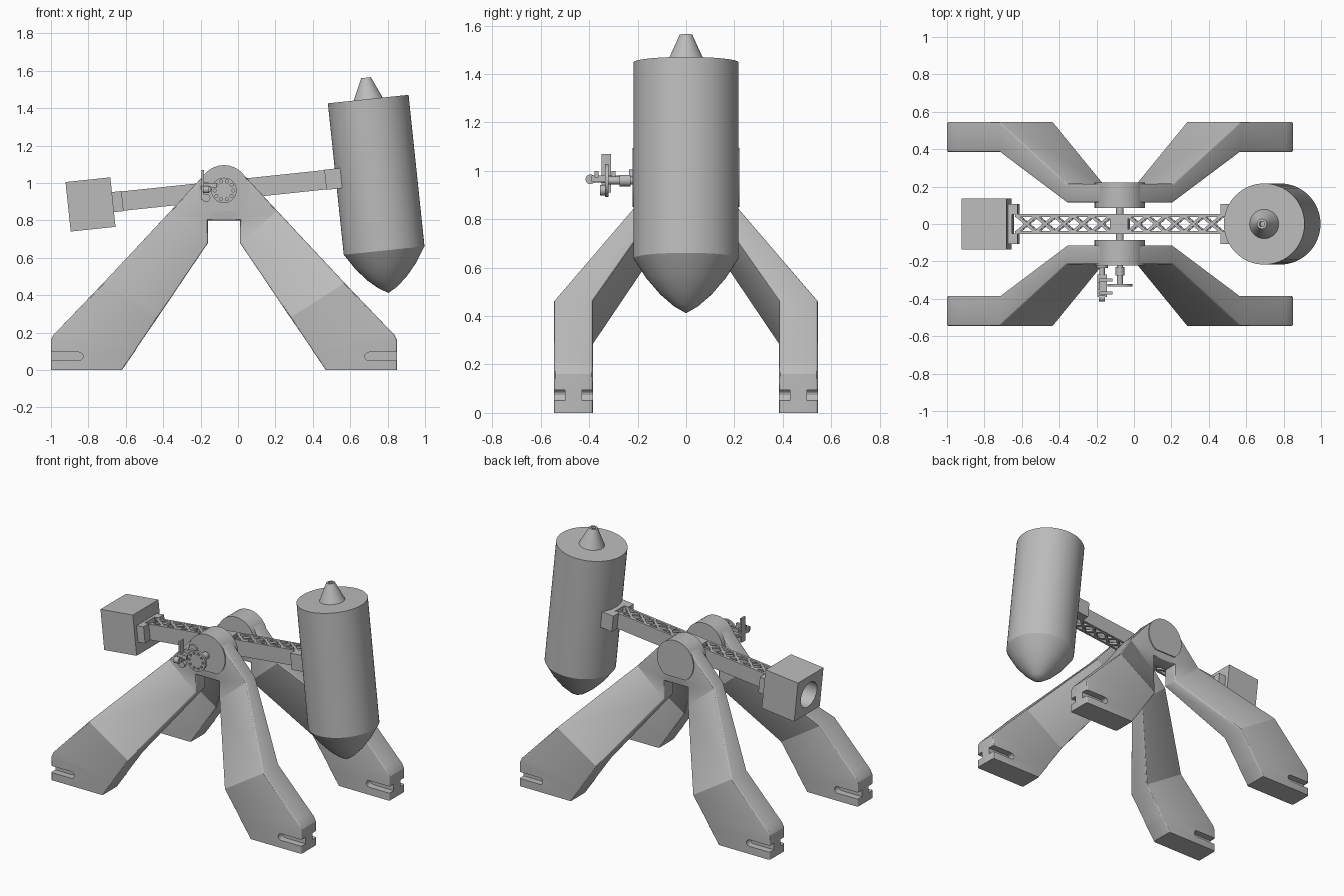
import bpy, bmesh, math
from mathutils import Matrix, Vector

cube = bpy.data.objects.get("Cube")
if cube:
    bpy.data.objects.remove(cube)

grey = bpy.data.materials.new("plain grey")
grey.use_nodes = True
COLOUR = (0.5, 0.5, 0.5, 1)
grey.diffuse_color = COLOUR
grey.node_tree.nodes["Principled BSDF"].inputs["Base Color"].default_value = COLOUR

PX, PZ = -0.075, 0.96            # swing pivot
HUB = Matrix.Translation((PX, 0, PZ))
TILT = HUB @ Matrix.Rotation(math.radians(-6), 4, 'Y')
IDENT = Matrix.Identity(4)


def finish(name, bm, matrix=IDENT):
    bmesh.ops.recalc_face_normals(bm, faces=bm.faces)
    mesh = bpy.data.meshes.new(name)
    bm.to_mesh(mesh)
    bm.free()
    mesh.materials.append(grey)
    ob = bpy.data.objects.new(name, mesh)
    ob.matrix_world = matrix
    bpy.context.collection.objects.link(ob)
    return ob


def select(ob):
    bpy.ops.object.select_all(action='DESELECT')
    ob.select_set(True)
    bpy.context.view_layer.objects.active = ob


def smooth(ob, angle=30):
    select(ob)
    bpy.ops.object.shade_smooth_by_angle(angle=math.radians(angle))
    return ob


def add_box(bm, x, y, z):
    """Box from (min, max) pairs."""
    size = Matrix.Diagonal((x[1] - x[0], y[1] - y[0], z[1] - z[0], 1))
    mid = Matrix.Translation((sum(x) / 2, sum(y) / 2, sum(z) / 2))
    bmesh.ops.create_cube(bm, size=1, matrix=mid @ size)


def add_rod(bm, a, b, r, sides=24):
    a, b = Vector(a), Vector(b)
    turn = (b - a).to_track_quat('Z', 'Y').to_matrix().to_4x4()
    bmesh.ops.create_cone(bm, cap_ends=True, segments=sides, radius1=r, radius2=r,
                          depth=(b - a).length,
                          matrix=Matrix.Translation((a + b) / 2) @ turn)


def add_prism(bm, points, y0, y1):
    """Outline in x and z, pushed along y."""
    face = bm.faces.new([bm.verts.new((x, y0, z)) for x, z in points])
    out = bmesh.ops.extrude_face_region(bm, geom=[face])
    verts = [v for v in out["geom"] if isinstance(v, bmesh.types.BMVert)]
    bmesh.ops.translate(bm, verts=verts, vec=(0, y1 - y0, 0))


def apply_all(ob):
    select(ob)
    for mod in list(ob.modifiers):
        bpy.ops.object.modifier_apply(modifier=mod.name)


def cut(ob, cutter):
    mod = ob.modifiers.new("cut", 'BOOLEAN')
    mod.operation, mod.object, mod.solver = 'DIFFERENCE', cutter, 'EXACT'
    cutter.hide_render = True
    bpy.context.view_layer.update()
    apply_all(ob)
    bpy.data.objects.remove(cutter)


# Legs: one quarter lofted from foot to hub, then mirrored both ways
foot, top = (-0.545, -0.385), (-0.215, -0.115)
stations = [  # outer edge, inner edge, y range
    ((-1, 0), (-0.62, 0), foot),
    ((-1, 0.16), (-0.565, 0.08), foot),
    ((-0.985, 0.19), (-0.55, 0.1), foot),
    ((-0.96, 0.215), (-0.54, 0.12), foot),
    ((-0.72, 0.465), (-0.43, 0.28), foot),
    ((-0.36, 0.85), (-0.16, 0.68), top),
    ((-0.17, 1.055), (-0.16, 0.8), top),
    ((-0.127, 1.085), (-0.12, 0.8), top),
    ((PX, 1.095), (PX, 0.8), top)]
bm = bmesh.new()
rings = []
for (xo, zo), (xi, zi), (ya, yb) in stations:
    corners = ((xo, ya, zo), (xi, ya, zi), (xi, yb, zi), (xo, yb, zo))
    rings.append([bm.verts.new((x - PX, y, z)) for x, y, z in corners])
bm.faces.new(rings[0])
long_edges = []
for r0, r1 in zip(rings, rings[1:]):
    for i in range(4):
        j = (i + 1) % 4
        bm.faces.new((r0[i], r0[j], r1[j], r1[i]))
    long_edges += [bm.edges.get((p, q)) for p, q in zip(r0, r1)]
bmesh.ops.recalc_face_normals(bm, faces=bm.faces)
bmesh.ops.bevel(bm, geom=long_edges, offset=0.014, segments=3, profile=0.5,
                affect='EDGES', clamp_overlap=True)
legs = finish("legs", bm, Matrix.Translation((PX, 0, 0)))
mirror = legs.modifiers.new("mirror", 'MIRROR')
mirror.use_axis = (True, True, False)
apply_all(legs)

# Tie-down slots in both sides of each foot
bm = bmesh.new()
for sx in (-1, 1):
    for sy in (-1, 1):
        for near, far in ((0.37, 0.43), (0.5, 0.56)):
            tip = [(0.775 + 0.022 * math.cos(a), 0.073 + 0.022 * math.sin(a))
                   for a in (math.radians(d) for d in range(90, 271, 30))]
            outline = [(1.0, 0.095)] + tip + [(1.0, 0.051)]
            add_prism(bm, [(PX + sx * x, z) for x, z in outline], sy * near, sy * far)
cut(legs, finish("slot_cutter", bm))
smooth(legs, 25)

# Hub bosses: discs with a flat underside
bm = bmesh.new()
start = math.asin(-0.11 / 0.135)
arc = [start + (math.pi - 2 * start) * i / 48 for i in range(49)]
for s in (-1, 1):
    add_prism(bm, [(0.135 * math.cos(a), 0.135 * math.sin(a)) for a in arc],
              s * 0.085, s * 0.222)
smooth(finish("hub_bosses", bm, HUB))

# Axle
bm = bmesh.new()
add_rod(bm, (0, -0.15, 0), (0, 0.15, 0), 0.02)
smooth(finish("axle", bm, HUB))

# Swing arm: side plates, centre block and crossed lattice on top and bottom
bm = bmesh.new()
for s in (-1, 1):
    add_box(bm, (-0.56, 0.61), sorted((s * 0.038, s * 0.053)), (-0.052, 0.052))
add_box(bm, (-0.048, 0.048), (-0.04, 0.04), (-0.052, 0.052))
for u0, u1 in ((-0.548, -0.048), (0.048, 0.548)):
    step = (u1 - u0) / 5
    for k in range(5):
        for z in (-0.044, 0.044):
            for s in (-1, 1):
                a = math.atan2(s * 0.084, step)
                mat = (Matrix.Translation((u0 + step * (k + 0.5), 0, z))
                       @ Matrix.Rotation(a, 4, 'Z')
                       @ Matrix.Diagonal((math.hypot(step, 0.084), 0.016, 0.014, 1)))
                bmesh.ops.create_cube(bm, size=1, matrix=mat)
finish("swing_arm", bm, TILT)

# Brackets at both arm ends: a plate with two ears
bm = bmesh.new()
for plate, ear in (((-0.6, -0.575), (-0.575, -0.545)), ((0.575, 0.66), (0.545, 0.575))):
    add_box(bm, plate, (-0.108, 0.108), (-0.054, 0.054))
    for s in (-1, 1):
        add_box(bm, ear, sorted((s * 0.05, s * 0.108)), (-0.054, 0.054))
finish("arm_brackets", bm, TILT)

# Counterweight with a round bore in its outer face
bm = bmesh.new()
add_box(bm, (-0.838, -0.597), (-0.135, 0.135), (-0.133, 0.133))
weight = finish("counterweight", bm, TILT)
bm = bmesh.new()
add_rod(bm, (-0.9, 0, 0), (-0.68, 0, 0), 0.085, 40)
cut(weight, finish("bore_cutter", bm, TILT))
smooth(weight)

# Drum: a turned profile with a pointed base and a nozzle on top
profile = [(0, -0.637), (0.05, -0.608), (0.107, -0.558), (0.165, -0.49), (0.217, -0.409),
           (0.217, 0.405), (0.078, 0.405), (0.026, 0.52), (0.014, 0.52), (0.014, 0.48), (0, 0.48)]
bm = bmesh.new()
verts = [bm.verts.new((r, 0, z)) for r, z in profile]
edges = [bm.edges.new(pair) for pair in zip(verts, verts[1:])]
bmesh.ops.spin(bm, geom=verts + edges, cent=(0, 0, 0), axis=(0, 0, 1),
               angle=math.tau, steps=64, use_duplicate=False)
bmesh.ops.remove_doubles(bm, verts=bm.verts, dist=0.0005)
smooth(finish("drum", bm, TILT @ Matrix.Translation((0.818, 0, 0))), 24)

# Crank: stub shaft and a drilled disc
bm = bmesh.new()
add_rod(bm, (0, -0.32, 0), (0, -0.335, 0), 0.068, 40)
disc = finish("crank_disc", bm, HUB)
bm = bmesh.new()
for k in range(10):
    a = math.tau * k / 10
    x, z = 0.05 * math.cos(a), 0.05 * math.sin(a)
    add_rod(bm, (x, -0.31, z), (x, -0.345, z), 0.008, 12)
cut(disc, finish("drill_cutter", bm, HUB))
smooth(disc)
bm = bmesh.new()
add_rod(bm, (0, -0.21, 0), (0, -0.325, 0), 0.016)
add_rod(bm, (0, -0.23, 0), (0, -0.275, 0), 0.024)
smooth(finish("crank_shaft", bm, HUB))

# Latch beside the crank: rod, flange, uprights, side tabs and end eye
bm = bmesh.new()
add_rod(bm, (-0.095, -0.2, 0.005), (-0.095, -0.385, 0.005), 0.014)
add_rod(bm, (-0.095, -0.205, 0.015), (-0.095, -0.235, 0.015), 0.03)
add_rod(bm, (-0.112, -0.395, 0.005), (-0.08, -0.395, 0.005), 0.02)
add_rod(bm, (-0.095, -0.33, -0.04), (-0.095, -0.355, -0.04), 0.022)
add_box(bm, (-0.12, -0.108), (-0.35, -0.31), (-0.05, 0.11))
add_box(bm, (-0.12, -0.07), (-0.39, -0.27), (-0.006, 0.02))
for y in (-0.37, -0.3):
    add_box(bm, (-0.11, -0.04), (y - 0.008, y + 0.008), (0.012, 0.04))
smooth(finish("latch", bm, HUB))
